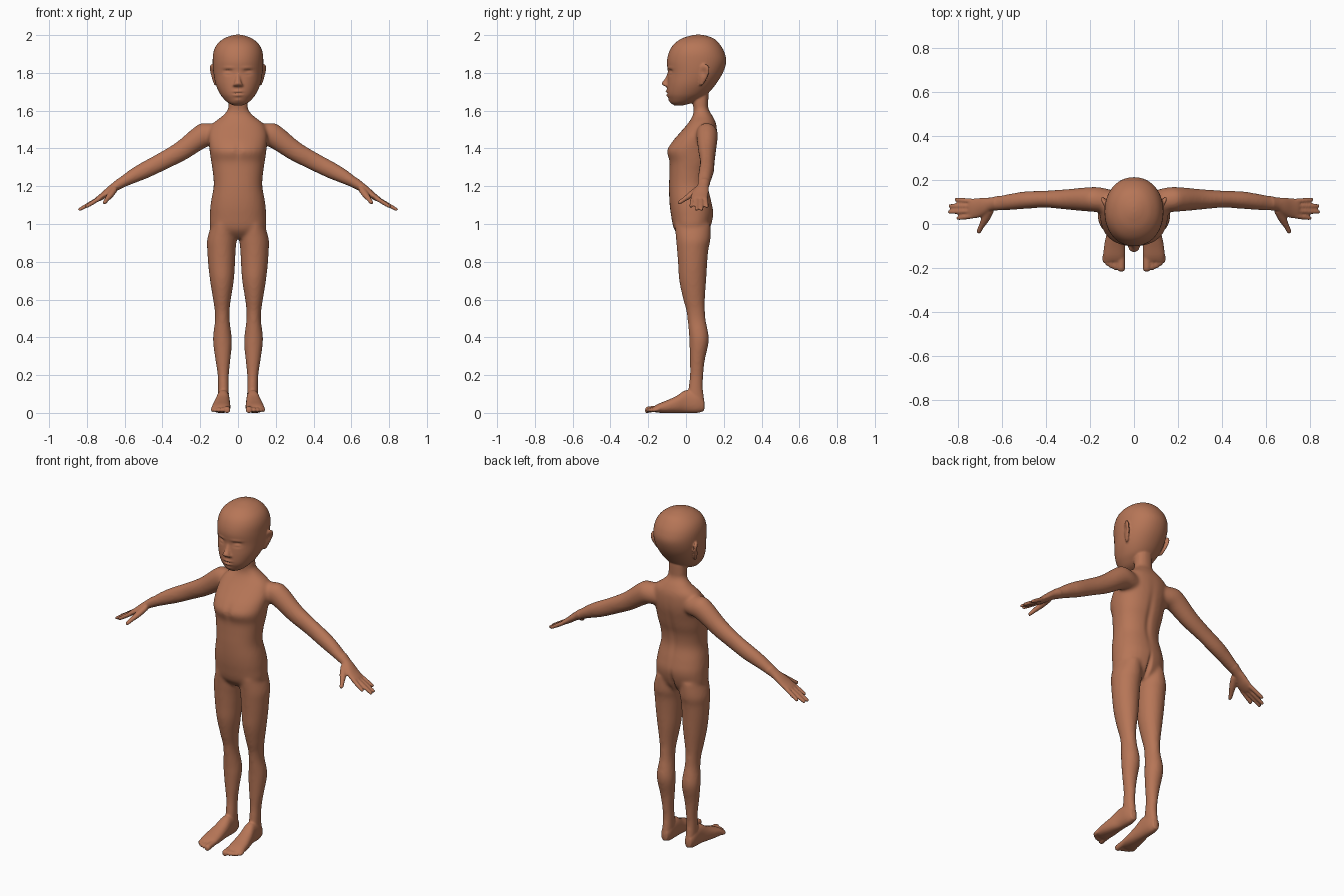
import bpy, bmesh, math
from mathutils import Vector

X, Y, Z = Vector((1, 0, 0)), Vector((0, 1, 0)), Vector((0, 0, 1))
ARM_V = Vector((.5, 0, .86))

skin = bpy.data.materials.new("brown_skin")
skin.diffuse_color = (.47, .18, .095, 1)


def spline(rows, steps=5):
    """Catmull-Rom interpolation through section rows."""
    out = []
    for i in range(len(rows) - 1):
        p = [rows[max(0, min(len(rows) - 1, i + k))] for k in (-1, 0, 1, 2)]
        for s in range(steps):
            t = s / steps
            out.append([.5 * (2 * b + (c - a) * t + (2 * a - 5 * b + 4 * c - d) * t * t
                              + (3 * b - a - 3 * c + d) * t ** 3) for a, b, c, d in zip(*p)])
    return out + [list(rows[-1])]


def loft(bm, rows, u, v, mirror=False, power=2.0, n=32):
    """Skin superellipse sections (x, y, z, radius_u, radius_v)."""
    for side in ((1, -1) if mirror else (1,)):
        rings = []
        for x, y, z, a, b in spline(rows):
            ring = []
            for k in range(n):
                t = 2 * math.pi * k / n
                c, s = math.cos(t), math.sin(t)
                c = math.copysign(abs(c) ** (2 / power), c)
                s = math.copysign(abs(s) ** (2 / power), s)
                p = Vector((x, y, z)) + u * max(a, .002) * c + v * max(b, .002) * s
                ring.append(bm.verts.new((p.x * side, p.y, p.z)))
            rings.append(ring)
        faces = [bm.faces.new(rings[0]), bm.faces.new(rings[-1])]
        for r, q in zip(rings, rings[1:]):
            for k in range(n):
                j = (k + 1) % n
                faces.append(bm.faces.new((r[k], r[j], q[j], q[k])))
        bmesh.ops.recalc_face_normals(bm, faces=faces)


def fuse(bm, name, voxel, smooth):
    """Merge all shells in bm into one smooth skin object."""
    me = bpy.data.meshes.new(name)
    bm.to_mesh(me)
    bm.free()
    ob = bpy.data.objects.new(name, me)
    bpy.context.collection.objects.link(ob)
    mod = ob.modifiers.new("merge", 'REMESH')
    mod.mode, mod.voxel_size = 'VOXEL', voxel
    mod = ob.modifiers.new("soften", 'SMOOTH')
    mod.factor, mod.iterations = .5, smooth
    dg = bpy.context.evaluated_depsgraph_get()
    new = bpy.data.meshes.new_from_object(ob.evaluated_get(dg))
    ob.modifiers.clear()
    ob.data = new
    return ob


def upright(rows):
    """(z, y_front, y_back, half_width) to section rows."""
    return [(0, (f + b) / 2, z, w, (b - f) / 2) for z, f, b, w in rows]


# torso and neck
core = bmesh.new()
loft(core, upright([
    (.925, -.02, .09, .07), (.97, -.062, .125, .142), (1.05, -.08, .145, .149),
    (1.12, -.088, .135, .143), (1.2, -.09, .118, .129), (1.27, -.088, .123, .133),
    (1.33, -.088, .14, .142), (1.385, -.102, .153, .15), (1.43, -.078, .162, .155),
    (1.48, -.035, .165, .155), (1.53, .008, .16, .135), (1.57, .034, .142, .085),
    (1.605, .04, .12, .055), (1.64, .035, .118, .052), (1.7, .03, .12, .05)]), X, Y, power=2.25)

# arms
loft(core, [(.07, .10, 1.475, .045, .06), (.15, .11, 1.476, .056, .068),
            (.2, .112, 1.459, .056, .062), (.3, .112, 1.387, .047, .053),
            (.4, .113, 1.332, .039, .048), (.49, .109, 1.286, .04, .045),
            (.55, .102, 1.256, .038, .039), (.6, .096, 1.228, .035, .031),
            (.65, .091, 1.199, .03, .026)], Y, ARM_V, True)

# legs: z, y front, y back, x inner, x outer
leg = [(1.0, -.06, .13, .02, .14), (.92, -.053, .13, .008, .163), (.865, -.048, .119, .012, .163),
       (.785, -.042, .112, .016, .158), (.7, -.036, .107, .022, .148), (.6, -.015, .1, .038, .132),
       (.546, 0, .1, .044, .124), (.49, .008, .105, .044, .122), (.41, .016, .12, .034, .132),
       (.36, .018, .118, .032, .131), (.28, .02, .1, .04, .12), (.2, .02, .092, .048, .108),
       (.13, .012, .09, .048, .106), (.06, .0, .1, .048, .106), (.012, .005, .1, .052, .103)]
loft(core, [((i + o) / 2, (f + b) / 2, z, (o - i) / 2, (b - f) / 2) for z, f, b, i, o in leg],
     X, Y, True)
core_ob = fuse(core, "core", .009, 7)

bm = bmesh.new()
bm.from_mesh(core_ob.data)
bpy.data.objects.remove(core_ob)

# head
loft(bm, upright([
    (1.627, -.06, -.02, .02), (1.64, -.08, .03, .05), (1.66, -.09, .07, .073),
    (1.69, -.1, .115, .096), (1.74, -.1, .158, .118), (1.8, -.096, .195, .13),
    (1.86, -.101, .213, .134), (1.91, -.09, .203, .13), (1.95, -.066, .18, .112),
    (1.98, -.026, .15, .078), (1.996, .02, .11, .04), (2.002, .05, .08, .012)]),
    X, Y, power=2.1, n=56)

# nose
loft(bm, [(0, -.085, 1.805, .01, .01), (0, -.097, 1.77, .013, .014), (0, -.108, 1.746, .02, .021),
          (0, -.102, 1.733, .028, .018), (0, -.09, 1.724, .016, .01)], X, Y)

# ears
loft(bm, [(.118, .08, 1.733, .006, .008), (.124, .088, 1.76, .009, .018),
          (.133, .097, 1.8, .01, .027), (.138, .1, 1.83, .009, .024),
          (.138, .1, 1.846, .004, .01)], Vector((.94, -.34, 0)), Vector((.34, .94, 0)), True)

# palms
loft(bm, [(.62, .095, 1.217, .033, .029), (.65, .09, 1.198, .031, .024), (.68, .081, 1.177, .039, .021),
          (.71, .073, 1.153, .045, .018), (.74, .07, 1.133, .044, .014),
          (.75, .07, 1.127, .036, .01)], Y, Vector((.57, 0, .82)), True)

# fingers
for y0, tx, ty, tz in ((.037, .806, .026, 1.09), (.059, .845, .055, 1.073),
                       (.081, .842, .082, 1.074), (.103, .815, .111, 1.088)):
    a, b = Vector((.73, y0, 1.138)), Vector((tx, ty, tz))
    loft(bm, [(*a.lerp(b, t), r, r) for t, r in
              ((0, .012), (.5, .0115), (.9, .0095), (1, .006))], Y, ARM_V, True, n=14)

# thumbs
loft(bm, [(.655, .065, 1.185, .02, .018), (.675, .025, 1.155, .019, .016), (.694, -.01, 1.13, .013, .012),
          (.706, -.034, 1.114, .011, .01), (.709, -.041, 1.109, .006, .006)],
     Vector((.89, .45, 0)), Vector((-.23, .47, -.85)), True, n=18)

# feet
loft(bm, [(.078, .095, .04, .02, .03), (.078, .06, .055, .031, .055), (.079, 0, .06, .035, .06),
          (.084, -.05, .045, .042, .045), (.088, -.1, .033, .048, .034), (.09, -.145, .025, .049, .024),
          (.09, -.17, .02, .044, .015)], X, Z, True, power=2.3)

# toes
for x, tip, r in ((.058, -.216, .017), (.084, -.209, .0115), (.102, -.201, .0115),
                  (.119, -.19, .011), (.133, -.176, .0105)):
    loft(bm, [(x, -.14, .024, r, r), (x, tip + .03, .019, r, r), (x, tip + .008, .015, r, r),
              (x, tip, .013, r * .6, r * .6)], X, Z, True, n=16)

body = fuse(bm, "body", .0055, 3)

# sculpted details: x, z, spread x, spread z, depth, side (-1 front, 1 back)
details = [
    (.052, 1.802, .022, .013, -.010, -1), (.052, 1.797, .016, .007, .007, -1),  # sockets, eyelids
    (.052, 1.813, .022, .004, -.005, -1), (.052, 1.792, .014, .003, -.004, -1),  # lid creases
    (.05, 1.828, .03, .007, .003, -1),  # brows
    (0, 1.702, .022, .006, .008, -1), (0, 1.681, .019, .006, .007, -1),  # lips
    (0, 1.692, .024, .003, -.006, -1), (0, 1.655, .02, .009, .004, -1),  # mouth line, chin
    (0, 1.39, .018, .04, -.006, -1),  # breastbone
    (0, .97, .010, .06, -.02, 1), (0, 1.28, .018, .14, -.007, 1),  # seat cleft, spine
]
me = body.data
count = len(me.vertices)
cos, nors = [0.0] * (count * 3), [0.0] * (count * 3)
me.vertices.foreach_get("co", cos)
me.vertices.foreach_get("normal", nors)
for i in range(0, count * 3, 3):
    x, y, z = cos[i:i + 3]
    nx, ny = nors[i], nors[i + 1]
    if z > .8 and abs(x) < .16:
        for dx, dz, sx, sz, depth, side in details:
            if ny * side > .15 and y * side > -.02:
                e = ((abs(x) - dx) / sx) ** 2 + ((z - dz) / sz) ** 2
                if e < 8:
                    cos[i + 1] += side * depth * math.exp(-e)
        # ear hollow
        e = ((y - .092) / .014) ** 2 + ((z - 1.805) / .022) ** 2
        if abs(x) > .13 and e < 8 and abs(nx) > .3:
            cos[i] -= math.copysign(.007 * math.exp(-e), x)
    cos[i + 2] = max(z, 0)  # flat soles
low = min(cos[2::3])
cos[2::3] = [z - low for z in cos[2::3]]
me.vertices.foreach_set("co", cos)
me.polygons.foreach_set("use_smooth", [True] * len(me.polygons))
me.materials.clear()
me.materials.append(skin)
me.update()
